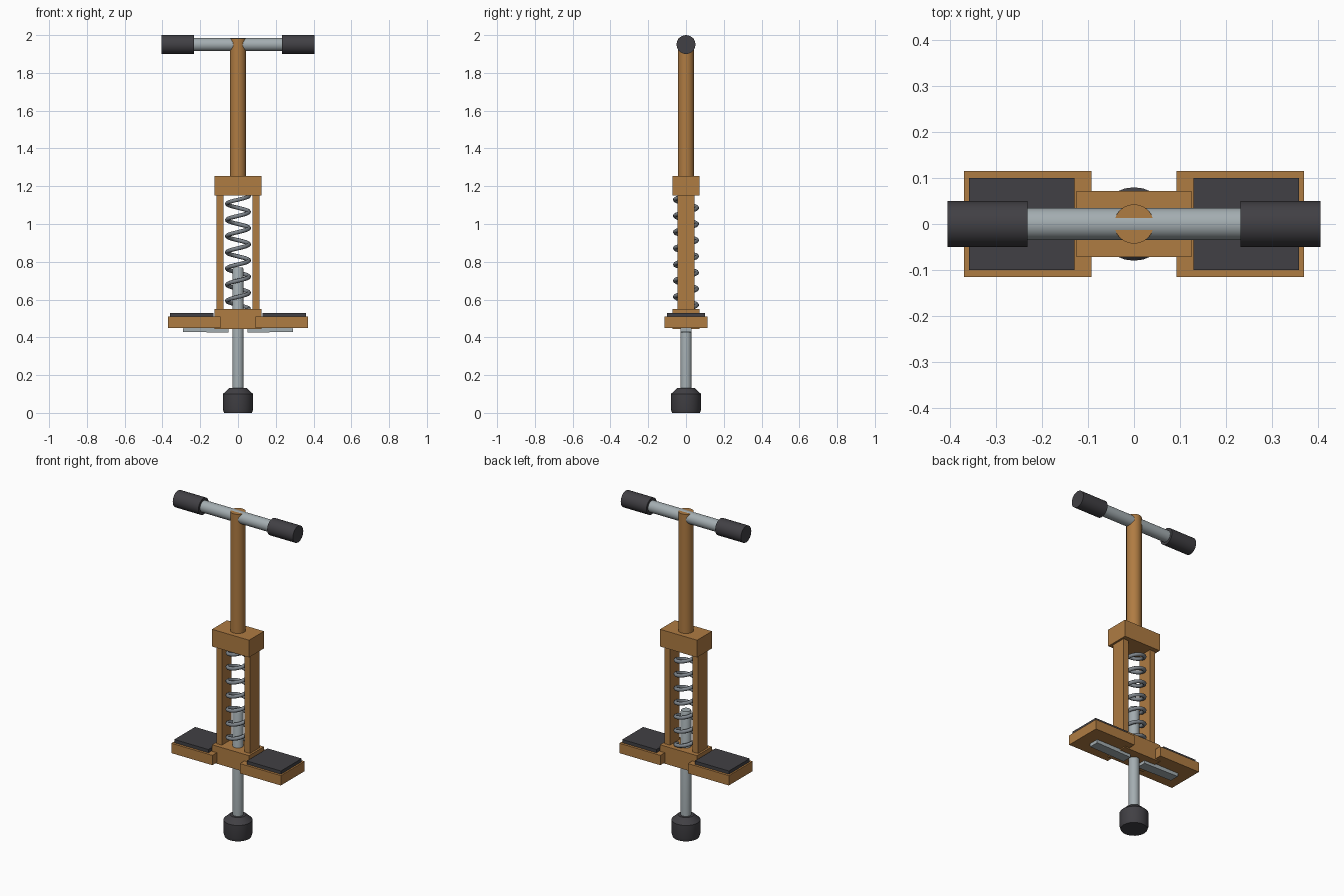
import bpy, bmesh, math
from mathutils import Matrix, Vector

cube = bpy.data.objects.get("Cube")
if cube:
    bpy.data.objects.remove(cube, do_unlink=True)


def material(name, rgb, metal=0.0):
    m = bpy.data.materials.new(name)
    m.use_nodes = True
    m.diffuse_color = (*rgb, 1)
    m.node_tree.nodes["Principled BSDF"].inputs["Base Color"].default_value = (*rgb, 1)
    return m


WOOD = material("warm_wood", (0.43, 0.20, 0.055))
STEEL = material("pale_steel", (0.37, 0.42, 0.44))
SPRING = material("spring_steel", (0.21, 0.235, 0.26))
RUBBER = material("dark_rubber", (0.053, 0.051, 0.058))


def finish(name, bm, mat, smooth=False):
    bmesh.ops.recalc_face_normals(bm, faces=bm.faces)
    mesh = bpy.data.meshes.new(name)
    bm.to_mesh(mesh)
    bm.free()
    mesh.materials.append(mat)
    ob = bpy.data.objects.new(name, mesh)
    bpy.context.collection.objects.link(ob)
    if smooth:
        bpy.ops.object.select_all(action='DESELECT')
        ob.select_set(True)
        bpy.context.view_layer.objects.active = ob
        bpy.ops.object.shade_smooth_by_angle(angle=math.radians(30))
    return ob


def box(name, x, y, z, mat, tilt=0.0):
    """Box from (low, high) ranges, optionally tilted about y."""
    low, high = Vector((x[0], y[0], z[0])), Vector((x[1], y[1], z[1]))
    bm = bmesh.new()
    bmesh.ops.create_cube(bm, size=1, matrix=Matrix.Translation((low + high) / 2)
                          @ Matrix.Rotation(tilt, 4, 'Y')
                          @ Matrix.Diagonal((*(high - low), 1)))
    return finish(name, bm, mat)


def lathe(name, profile, mat, along_x=False, sides=24):
    """Spin a (radius, height) profile around z, or lay it along x."""
    bm = bmesh.new()
    rings = []
    for r, h in profile:
        ring = []
        for i in range(sides):
            a = math.tau * i / sides
            ring.append(bm.verts.new((r * math.cos(a), r * math.sin(a), h)))
        rings.append(ring)
    for a, b in zip(rings, rings[1:]):
        for i in range(sides):
            j = (i + 1) % sides
            bm.faces.new((a[i], a[j], b[j], b[i]))
    bm.faces.new(rings[0])
    bm.faces.new(rings[-1])
    if along_x:
        bm.transform(Matrix.Translation((0, 0, 1.95)) @ Matrix.Rotation(math.pi / 2, 4, 'Y'))
    return finish(name, bm, mat, True)


# Foot and sliding rod
lathe("rubber_foot", [(0.074, 0), (0.08, 0.02), (0.08, 0.1), (0.045, 0.132)], RUBBER)
lathe("sliding_rod", [(0.03, 0.1), (0.03, 0.76), (0.026, 0.77)], STEEL)

# Wooden frame
box("lower_block", (-0.125, 0.125), (-0.072, 0.072), (0.443, 0.55), WOOD)
box("upper_block", (-0.125, 0.125), (-0.072, 0.072), (1.15, 1.255), WOOD)
lathe("column", [(0.043, 1.25), (0.043, 1.982)], WOOD)

# Handlebar
lathe("handlebar", [(0.035, -0.25), (0.035, 0.25)], STEEL, along_x=True)

# Mirrored side parts
for side, s in (("left", 1), ("right", -1)):
    def span(a, b):
        return tuple(sorted((s * a, s * b)))
    box(side + "_post", span(0.077, 0.113), (-0.045, 0.045), (0.54, 1.16), WOOD)
    box(side + "_footrest", span(0.093, 0.37), (-0.115, 0.115), (0.45, 0.51), WOOD)
    box(side + "_tread_pad", span(0.13, 0.36), (-0.1, 0.1), (0.505, 0.53), RUBBER)
    box(side + "_support_bar", span(0.05, 0.29), (-0.03, 0.03), (0.427, 0.451), STEEL,
        tilt=-s * 0.02)
    lathe(side + "_grip", [(0.05, s * 0.232), (0.05, s * 0.406)], RUBBER, along_x=True)

# Coil spring swept along a helix
TURNS, STEPS = 7, 24
curve = bpy.data.curves.new("coil_spring", 'CURVE')
curve.dimensions = '3D'
curve.bevel_depth = 0.011
curve.bevel_resolution = 2
curve.use_fill_caps = True
spline = curve.splines.new('POLY')
count = TURNS * STEPS
spline.points.add(count)
for i, p in enumerate(spline.points):
    a = math.tau * i / STEPS
    p.co = (0.058 * math.cos(a), 0.058 * math.sin(a), 0.55 + 0.6 * i / count, 1)
spline.use_smooth = True
curve.materials.append(SPRING)
spring = bpy.data.objects.new("coil_spring", curve)
bpy.context.collection.objects.link(spring)
bpy.ops.object.select_all(action='DESELECT')
spring.select_set(True)
bpy.context.view_layer.objects.active = spring
bpy.ops.object.convert(target='MESH')
